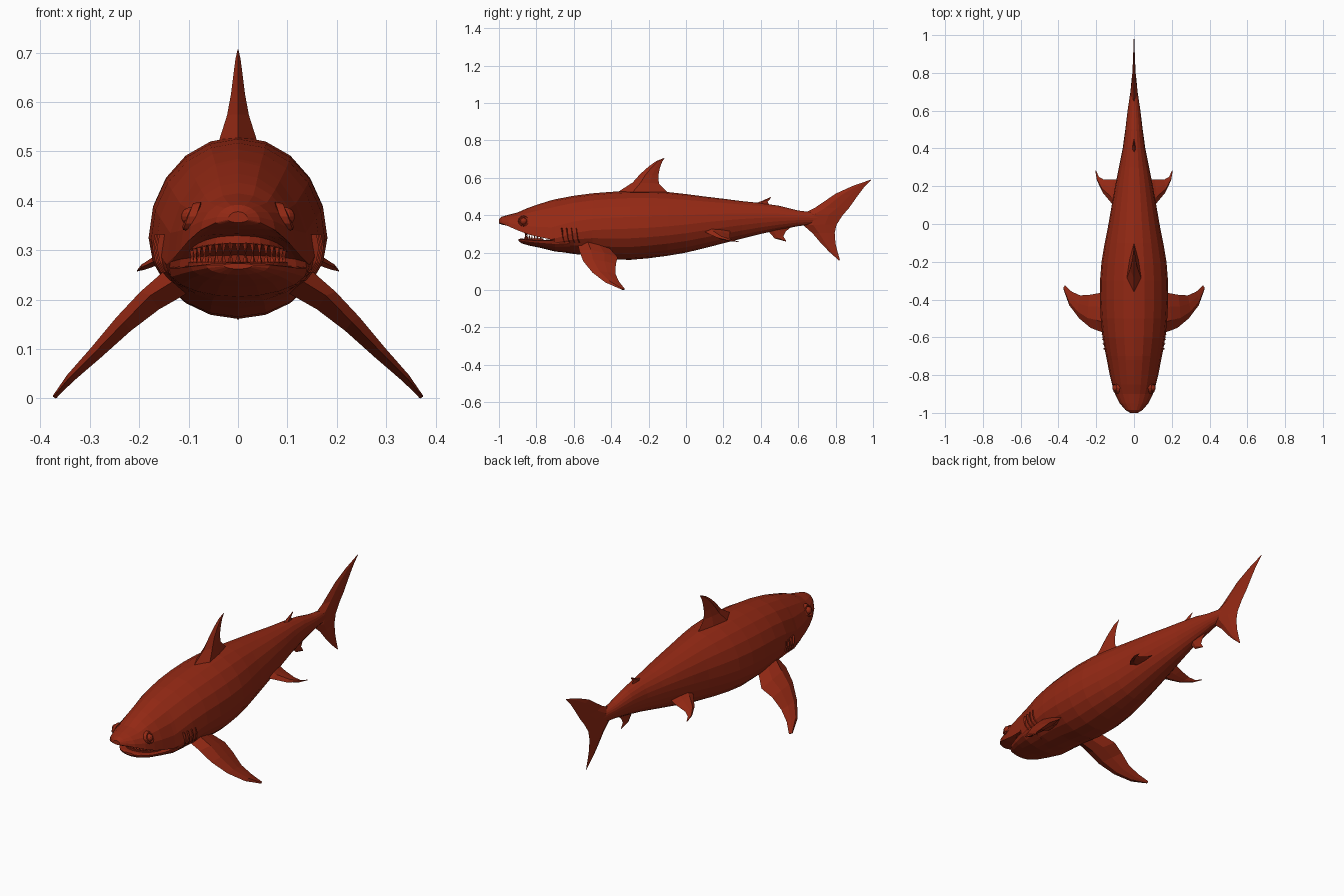
import bpy, bmesh, math
from mathutils import Vector

skin = bpy.data.materials.new("rust red")
skin.diffuse_color = (0.30, 0.022, 0.007, 1)


def finish(name, bm, mirror=False):
    """Turn a bmesh into a named object, optionally mirrored across x."""
    bmesh.ops.recalc_face_normals(bm, faces=bm.faces)
    me = bpy.data.meshes.new(name)
    bm.to_mesh(me)
    bm.free()
    me.materials.append(skin)
    ob = bpy.data.objects.new(name, me)
    bpy.context.collection.objects.link(ob)
    if mirror:
        ob.modifiers.new("mirror", 'MIRROR').use_mirror_merge = False
    return ob


def loft(name, rings, mirror=False):
    """Skin a list of equal-length point rings and cap both ends."""
    bm = bmesh.new()
    vs = [[bm.verts.new(p) for p in r] for r in rings]
    n = len(vs[0])
    for a, b in zip(vs, vs[1:]):
        for i in range(n):
            j = (i + 1) % n
            bm.faces.new((a[i], a[j], b[j], b[i]))
    bm.faces.new(vs[0])
    bm.faces.new(vs[-1])
    return finish(name, bm, mirror)


def section(y, w, zb, zm, zt, n=20):
    """Oval ring: half width w, bottom zb, widest height zm, top zt."""
    pts = []
    for i in range(n):
        a = 2 * math.pi * i / n
        s = math.sin(a)
        pts.append((w * math.cos(a), y, zm + s * (zt - zm if s > 0 else zm - zb)))
    return pts


def fin(name, stations, normal, mirror=False):
    """Fin from (leading point, trailing point, half thickness) stations."""
    nrm = Vector(normal).normalized()
    rings = []
    for lead, trail, t in stations:
        a, b = Vector(lead), Vector(trail)
        p, q = a.lerp(b, 0.3), a.lerp(b, 0.65)
        rings.append([a, p + nrm * t, q + nrm * t * .65, b,
                      q - nrm * t * .65, p - nrm * t])
    return loft(name, rings, mirror)


def flat_fin(name, stations):
    """Fin lying in the centre plane; stations are (y, z, y, z, thickness)."""
    return fin(name, [((0, a, b), (0, c, d), t) for a, b, c, d, t in stations], (1, 0, 0))


# Body with an arched upper jaw: y, half width, bottom, widest height, top
BODY = [
    (-1.0, .02, .356, .362, .378), (-.985, .045, .35, .356, .392),
    (-.95, .075, .343, .341, .402), (-.90, .100, .333, .319, .415),
    (-.85, .116, .328, .300, .437), (-.80, .128, .318, .286, .455),
    (-.72, .144, .290, .270, .480), (-.70, .148, .208, .275, .485),
    (-.60, .166, .193, .305, .504), (-.50, .176, .182, .320, .517),
    (-.40, .181, .165, .325, .525), (-.30, .180, .161, .328, .530),
    (-.20, .172, .170, .333, .530), (-.10, .155, .183, .340, .524),
    (0, .135, .200, .350, .513), (.10, .118, .224, .362, .500),
    (.20, .100, .250, .372, .488), (.30, .080, .275, .380, .475),
    (.40, .060, .300, .386, .465), (.50, .046, .322, .389, .450),
    (.60, .034, .342, .388, .425), (.68, .022, .350, .386, .415),
    (.76, .010, .360, .386, .405)]
loft("body", [section(*r) for r in BODY])

# Lower jaw
JAW = [(-.895, .030, .262, .270, .273), (-.88, .065, .250, .270, .275),
       (-.84, .096, .238, .267, .272), (-.78, .120, .226, .264, .268),
       (-.70, .142, .206, .264, .270), (-.62, .150, .198, .275, .285)]
loft("lower_jaw", [section(*r) for r in JAW])


# Gums and teeth along the jaw arc
def arc(a, r=1.0):
    return .102 * r * math.sin(a), -.74 - .125 * r * math.cos(a)


def gum(name, z_low, z_high, rise):
    rings = []
    for k in range(13):
        a = math.radians(-78 + 13 * k)
        dz = rise * math.cos(a)
        ring = [(1, z_low), (1, z_high), (.86, z_high), (.86, z_low)]
        rings.append([(*arc(a, r), z + dz) for r, z in ring])
    loft(name, rings)


def teeth(name, z, rise, height):
    bm = bmesh.new()
    for k in range(17):
        a = math.radians(-72 + 9 * k)
        x, y = arc(a, .95)
        zz = z + rise * math.cos(a)
        base = [bm.verts.new((x + .0065 * math.cos(a + b), y + .0065 * math.sin(a + b), zz))
                for b in (0, math.pi / 2, math.pi, 3 * math.pi / 2)]
        tip = bm.verts.new((x, y, zz + height))
        bm.faces.new(base)
        for i in range(4):
            bm.faces.new((base[i], base[(i + 1) % 4], tip))
    finish(name, bm)


gum("upper_gum", .292, .312, .022)
gum("lower_gum", .255, .276, 0)
teeth("upper_teeth", .294, .022, -.026)
teeth("lower_teeth", .274, 0, .022)

# Eyes with a raised lid ring
bm = bmesh.new()
bmesh.ops.create_uvsphere(bm, u_segments=12, v_segments=8, radius=.019)
bmesh.ops.translate(bm, verts=bm.verts, vec=(.096, -.868, .368))
finish("eyes", bm, True)
lid = []
for k in range(13):
    a = 2 * math.pi * k / 12
    cy, cz = math.cos(a), math.sin(a)
    lid.append([(.099 - .010 * cz + dx, -.868 + cy * r, .368 + cz * r)
                for dx, r in ((-.014, .021), (.004, .021), (.002, .027), (-.014, .030))])
loft("eyelids", lid, True)

# Gill slits as slim raised flaps
for k in range(4):
    y = -.665 + .026 * k
    w = .158 + .12 * (y + .665)
    rings = []
    for z, s, t in ((.255, .012, .001), (.275, .004, .005), (.305, 0, .006), (.332, -.004, .001)):
        c = w - .35 * max(0, .29 - z)
        rings.append([(c - .012, y + s, z), (c + t, y + s + .004, z), (c - .012, y + s + .010, z)])
    loft("gill_slit_%d" % (k + 1), rings, True)

# Dorsal fins, anal fin and tail in the centre plane
flat_fin("dorsal_fin", [
    (-.40, .50, -.08, .50, .045), (-.355, .53, -.105, .528, .036),
    (-.285, .575, -.145, .57, .022), (-.245, .62, -.148, .61, .014),
    (-.20, .66, -.14, .652, .009), (-.16, .689, -.128, .685, .005),
    (-.118, .706, -.115, .704, .001)])
flat_fin("second_dorsal_fin", [
    (.35, .445, .46, .44, .014), (.37, .463, .445, .455, .010),
    (.41, .478, .437, .472, .006), (.452, .497, .455, .494, .001)])
flat_fin("anal_fin", [
    (.42, .335, .56, .335, .013), (.44, .315, .535, .315, .010),
    (.475, .275, .52, .287, .006), (.533, .26, .536, .263, .001)])
flat_fin("tail_fin", [
    (.818, .158, .823, .160, .001), (.765, .205, .811, .202, .004),
    (.722, .250, .799, .250, .007), (.675, .305, .795, .305, .012),
    (.625, .348, .805, .350, .020), (.625, .408, .838, .400, .020),
    (.69, .440, .870, .437, .012), (.80, .515, .915, .500, .007),
    (.89, .556, .950, .547, .004), (.988, .590, .990, .588, .001)])

# Paired fins
fin("pectoral_fins", [
    ((.11, -.58, .25), (.13, -.41, .225), .034),
    ((.178, -.57, .208), (.18, -.365, .175), .026),
    ((.23, -.55, .155), (.235, -.375, .140), .020),
    ((.29, -.50, .093), (.285, -.378, .088), .014),
    ((.343, -.43, .040), (.33, -.358, .045), .009),
    ((.374, -.345, .003), (.366, -.325, .003), .004)], (.73, 0, .68), True)
fin("pelvic_fins", [
    ((.06, .07, .335), (.06, .235, .325), .020),
    ((.115, .105, .308), (.11, .235, .298), .014),
    ((.165, .165, .280), (.160, .235, .279), .010),
    ((.196, .23, .265), (.186, .250, .266), .006),
    ((.205, .28, .258), (.202, .285, .258), .001)], (.5, 0, .87), True)
